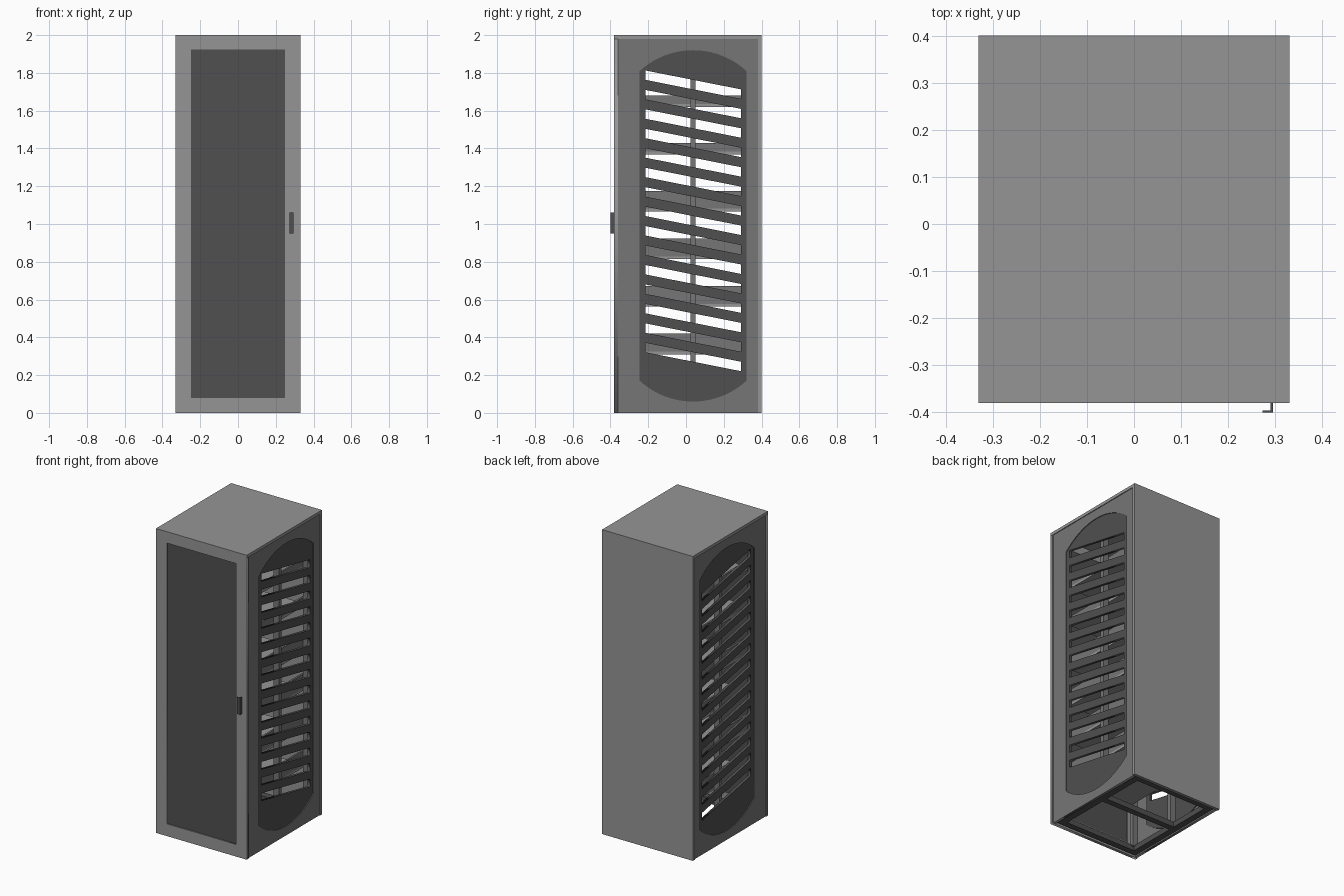
import bpy, math
from mathutils import Matrix

if "Cube" in bpy.data.objects:
    bpy.data.objects.remove(bpy.data.objects["Cube"])


def material(name, v):
    m = bpy.data.materials.new(name)
    m.diffuse_color = (v, v, v, 1)
    m.use_nodes = True
    m.node_tree.nodes["Principled BSDF"].inputs["Base Color"].default_value = m.diffuse_color
    return m


LIGHT = material("light_grey", 0.30)
MID = material("mid_grey", 0.18)
DARK = material("dark_grey", 0.08)


def box(name, x0, x1, y0, y1, z0, z1, mat):
    bpy.ops.mesh.primitive_cube_add(
        size=1, location=((x0 + x1) / 2, (y0 + y1) / 2, (z0 + z1) / 2))
    ob = bpy.context.object
    ob.name = name
    ob.scale = (x1 - x0, y1 - y0, z1 - z0)
    bpy.ops.object.transform_apply(location=False, rotation=False)
    ob.data.materials.append(mat)
    return ob


def plate(name, loops, axis, a, b, mat):
    """Flat plate with holes: first loop is the outline, extruded from a to b on the axis."""
    cu = bpy.data.curves.new(name, 'CURVE')
    cu.dimensions = '2D'
    cu.fill_mode = 'BOTH'
    cu.extrude = abs(b - a) / 2
    for pts in loops:
        sp = cu.splines.new('POLY')
        sp.points.add(len(pts) - 1)
        for p, (u, v) in zip(sp.points, pts):
            p.co = (u, v, 0, 1)
        sp.use_cyclic_u = True
    tmp = bpy.data.objects.new(name + "_curve", cu)
    bpy.context.collection.objects.link(tmp)
    dg = bpy.context.evaluated_depsgraph_get()
    me = bpy.data.meshes.new_from_object(tmp.evaluated_get(dg))
    bpy.data.objects.remove(tmp)
    c = (a + b) / 2
    if axis == 'x':
        me.transform(Matrix(((0, 0, 1, c), (1, 0, 0, 0), (0, 1, 0, 0), (0, 0, 0, 1))))
    else:
        me.transform(Matrix(((1, 0, 0, 0), (0, 0, -1, c), (0, 1, 0, 0), (0, 0, 0, 1))))
    me.materials.clear()
    me.materials.append(mat)
    ob = bpy.data.objects.new(name, me)
    bpy.context.collection.objects.link(ob)
    return ob


def rect(u0, u1, v0, v1):
    return [(u0, v0), (u1, v0), (u1, v1), (u0, v1)]


def arched(u0, u1, v0, v1, rise, n=20):
    """Rectangle with circular arc ends; v0 and v1 are the arc extremes."""
    c, h = (u0 + u1) / 2, (u1 - u0) / 2
    r = (h * h + rise * rise) / (2 * rise)
    t = math.asin(h / r)
    ang = [-t + 2 * t * i / n for i in range(n + 1)]
    low = [(c + r * math.sin(k), v0 + r - r * math.cos(k)) for k in ang]
    high = [(c - r * math.sin(k), v1 - r + r * math.cos(k)) for k in ang]
    return low + high


# Outer shell: roof, back, front door frame and its dark inset
box("roof", -.33, .33, -.38, .40, 1.98, 2.0, LIGHT)
box("back_panel", -.33, .33, .38, .40, 0, 1.98, LIGHT)
plate("door_frame", [rect(-.33, .33, 0, 1.98), rect(-.25, .25, .08, 1.925)],
      'y', -.38, -.36, LIGHT)
box("door_inset", -.26, .26, -.373, -.362, .07, 1.935, DARK)

# Door handle
box("handle_grip", .273, .295, -.40, -.396, .95, 1.06, DARK)
box("handle_stem", .290, .295, -.396, -.38, .95, 1.06, DARK)

# Side panels with an arched vent of slanted slots
vent = arched(-.245, .32, .06, 1.92, .11)
slots = []
for i in range(15):
    z = 1.813 - i * .103
    slots.append([(-.215, z - .05), (.29, z - .15), (.29, z - .1), (-.215, z)])
for s, side in ((-1, "left"), (1, "right")):
    plate(side + "_side_panel", [rect(-.36, .38, 0, 1.98), vent], 'x', s * .308, s * .325, MID)
    plate(side + "_vent", [vent] + slots, 'x', s * .303, s * .32, DARK)

# Inner posts and base rails
for s, side in ((-1, "left"), (1, "right")):
    for y, where in ((-.31, "front"), (.0375, "middle"), (.345, "rear")):
        xs = sorted((s * .24, s * .28))
        box(f"{side}_{where}_post", *xs, y - .0125, y + .0125, .03, 1.98, MID)
    xs = sorted((s * .26, s * .303))
    box(side + "_base_rail", *xs, -.35, .38, .005, .04, DARK)
for y, where in ((-.33, "front"), (.0375, "middle"), (.36, "rear")):
    box(where + "_base_rail", -.26, .26, y - .02, y + .02, .005, .04, DARK)

# Shelves with raised side lips
for i in range(6):
    top = .42 + i * .252
    h = .11 if i < 4 else .06
    box(f"shelf_{i + 1}", -.24, .24, -.31, .345, top - h, top - h + .015, LIGHT)
    for s in (-1, 1):
        xs = sorted((s * .228, s * .24))
        box(f"shelf_lip_{i + 1}", *xs, -.31, .345, top - h + .015, top, MID)
